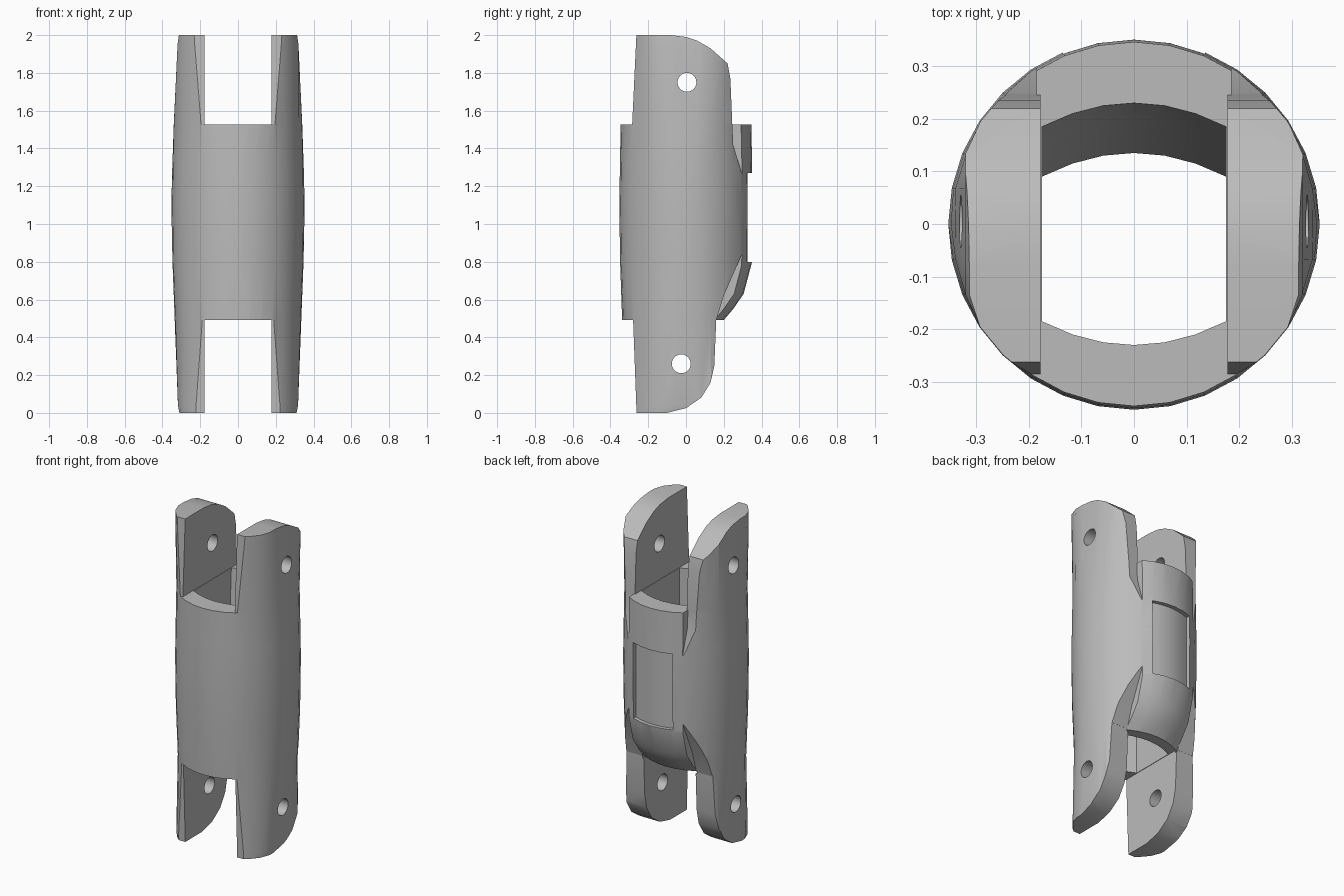
import bpy, bmesh, math

cube = bpy.data.objects.get("Cube")
if cube:
    bpy.data.objects.remove(cube)

grey = bpy.data.materials.new("plain grey")
grey.use_nodes = True
colour = (0.5, 0.5, 0.5, 1)
grey.diffuse_color = colour
grey.node_tree.nodes["Principled BSDF"].inputs["Base Color"].default_value = colour


def loft(name, rings):
    """Skin a list of matching closed rings and cap both ends."""
    bm = bmesh.new()
    loops = [[bm.verts.new(p) for p in ring] for ring in rings]
    n = len(loops[0])
    for a, b in zip(loops, loops[1:]):
        for i in range(n):
            j = (i + 1) % n
            bm.faces.new((a[i], a[j], b[j], b[i]))
    bm.faces.new(loops[0])
    bm.faces.new(loops[-1])
    bmesh.ops.recalc_face_normals(bm, faces=bm.faces)
    mesh = bpy.data.meshes.new(name)
    bm.to_mesh(mesh)
    bm.free()
    mesh.materials.append(grey)
    obj = bpy.data.objects.new(name, mesh)
    bpy.context.collection.objects.link(obj)
    return obj


def prism(name, profile, x0, x1, bow=0.0, steps=6):
    """Extrude a (y, z) profile along x, optionally bowed inward at the sides."""
    xs = [x0 + (x1 - x0) * i / steps for i in range(steps + 1)]
    return loft(name, [[(x, y - math.copysign(bow * x * x, y), z) for y, z in profile]
                       for x in xs])


def cut(target, tool):
    """Subtract the tool and remove it."""
    mod = target.modifiers.new("cut", 'BOOLEAN')
    mod.operation = 'DIFFERENCE'
    mod.solver = 'EXACT'
    mod.object = tool
    bpy.context.view_layer.objects.active = target
    bpy.ops.object.modifier_apply(modifier=mod.name)
    bpy.data.objects.remove(tool)


# Barrel: round sections whose sides flatten towards both ends (z, radius, half width)
sections = [(0, .345, .31), (.04, .346, .318), (.49, .338, .335), (.8, .349, .347), (1.1, .353, .353),
            (1.3, .35, .348), (1.53, .346, .34), (1.95, .352, .32), (2, .352, .313)]
SIDES = 32
rings = []
for z, r, half in sections:
    ring = []
    for i in range(SIDES):
        a = 2 * math.pi * i / SIDES
        ring.append((max(-half, min(half, r * math.cos(a))), r * math.sin(a), z))
    rings.append(ring)
body = loft("hinged_sleeve", rings)

ROUND = 1.47
SLOT = 0.178

# Fork slots at both ends
cut(body, prism("top_slot", [(-1, 1.527), (1, 1.527), (1, 3), (-1, 3)], -SLOT, SLOT))
cut(body, prism("bottom_slot", [(-1, -1), (1, -1), (1, .492), (-1, .492)], -SLOT, SLOT))

# Bore with curved front and back walls
cut(body, prism("bore", [(-.23, .3), (-.23, 1.7), (.23, 1.7), (.23, 1.53), (.2, .85),
                         (.135, .5), (.135, .3)], -.175, .175, ROUND))

# Flat fronts of the fork arms
cut(body, prism("top_front", [(-1, 1.527), (-.285, 1.527), (-.258, 2.1), (-1, 2.1)], -1, 1))
cut(body, prism("bottom_front", [(-1, -.1), (-.258, -.1), (-.28, .492), (-1, .492)], -1, 1))

# Rounded backs of the fork arms, fading into the barrel
top_back = [(-.08, 2), (0, 1.99), (.06, 1.97), (.13, 1.93), (.22, 1.85), (.235, 1.77),
            (.245, 1.527), (1, 1.527), (1, 2.2), (-.08, 2.2)]
bottom_back = [(-.1, 0), (0, .025), (.08, .08), (.13, .16), (.15, .25), (.16, .492),
               (1, .492), (1, -.2), (-.1, -.2)]
cut(body, prism("top_back", top_back, -1, 1))
cut(body, prism("bottom_back", bottom_back, -1, 1))
for side in (-1, 1):
    x0, x1 = sorted((side * .185, side))
    cut(body, prism("top_fade", [(.245, 1.53), (.25, 1.42), (.3, 1.25), (1, 1.25), (1, 1.53)], x0, x1))
    cut(body, prism("bottom_fade", [(.16, .49), (.2, .62), (.3, .85), (1, .85), (1, .49)], x0, x1))

# Sloping lower lip of the back wall
cut(body, prism("back_lip", [(.19, .48), (.25, .55), (.305, .63), (.35, .8), (1, .8), (1, .48)],
                -.186, .186, ROUND))

# Shallow window recess in the back
cut(body, prism("window", [(.325, .8), (.325, 1.27), (.6, 1.27), (.6, .8)], -.135, .135, ROUND))

# Pin holes through both forks
for y, z in ((.005, 1.75), (-.025, .26)):
    circle = [(y + .05 * math.cos(math.tau * i / 24), z + .05 * math.sin(math.tau * i / 24))
              for i in range(24)]
    cut(body, prism("pin_hole", circle, -1, 1, steps=1))

bpy.ops.object.select_all(action='DESELECT')
body.select_set(True)
bpy.context.view_layer.objects.active = body
bpy.ops.object.shade_smooth_by_angle(angle=math.radians(25))
